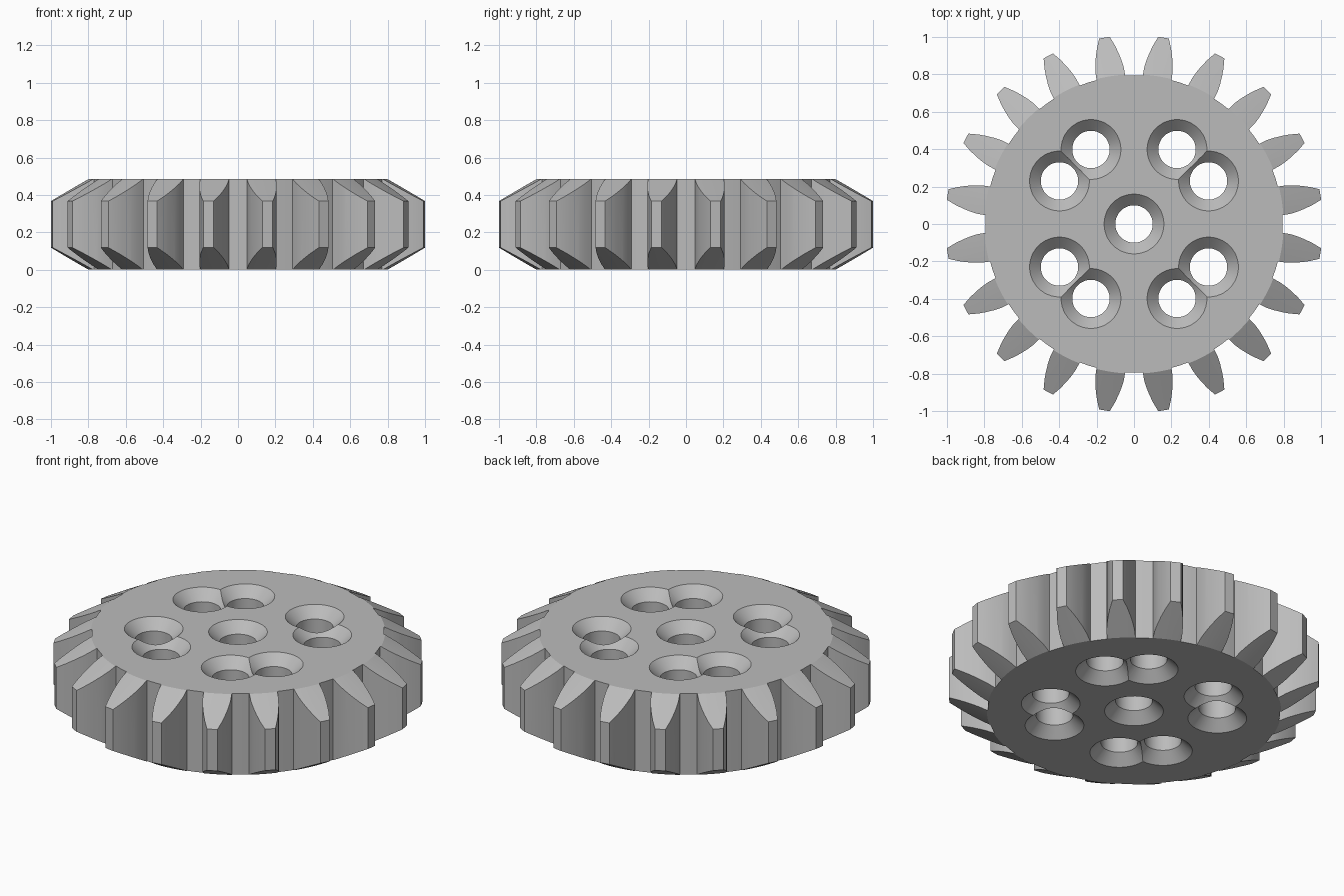
import bpy, bmesh
from math import radians, cos, sin, pi
from mathutils import Matrix

if "Cube" in bpy.data.objects:
    bpy.data.objects.remove(bpy.data.objects["Cube"])

HEIGHT = 0.485
TEETH = 20
TIP = 1.009
# tooth flank: radius, half angle in degrees
FLANK = [(0.795, 5.6), (0.84, 5.25), (0.88, 4.6), (0.92, 3.8), (0.96, 2.9), (1.0, 1.85), (TIP, 1.6)]

grey = bpy.data.materials.new("light grey")
grey.use_nodes = True
colour = (0.5, 0.5, 0.5, 1)
grey.diffuse_color = colour
grey.node_tree.nodes["Principled BSDF"].inputs["Base Color"].default_value = colour


def make_object(name, bm):
    bmesh.ops.recalc_face_normals(bm, faces=bm.faces)
    mesh = bpy.data.meshes.new(name)
    bm.to_mesh(mesh)
    bm.free()
    mesh.materials.append(grey)
    obj = bpy.data.objects.new(name, mesh)
    bpy.context.collection.objects.link(obj)
    return obj


def lathe(name, profile, segments, x=0, y=0):
    """Closed solid of revolution from (radius, z) points."""
    bm = bmesh.new()
    rings = [[bm.verts.new((x + r * cos(2 * pi * i / segments), y + r * sin(2 * pi * i / segments), z))
              for i in range(segments)] for r, z in profile]
    for a, b in zip(rings, rings[1:]):
        for i in range(segments):
            j = (i + 1) % segments
            bm.faces.new((a[i], a[j], b[j], b[i]))
    bm.faces.new(rings[0])
    bm.faces.new(rings[-1])
    return make_object(name, bm)


def cut(target, cutter, operation):
    """Apply a boolean and discard the cutter."""
    cutter.hide_render = True
    mod = target.modifiers.new("cut", "BOOLEAN")
    mod.operation, mod.solver, mod.object = operation, "EXACT", cutter
    bpy.context.view_layer.objects.active = target
    bpy.ops.object.modifier_apply(modifier=mod.name)
    bpy.data.objects.remove(cutter)


# Toothed outline, extruded taller than the finished wheel
bm = bmesh.new()
pitch = 360 / TEETH
outline = []
for k in range(TEETH):
    middle = pitch * (k + 0.5)
    for r, half in FLANK:
        outline.append((r, middle - half))
    for r, half in reversed(FLANK):
        outline.append((r, middle + half))
    outline.append((FLANK[0][0], middle + pitch / 2))
face = bm.faces.new([bm.verts.new((r * cos(radians(a)), r * sin(radians(a)), -0.1)) for r, a in outline])
top = bmesh.ops.extrude_face_region(bm, geom=[face])["geom"]
bmesh.ops.translate(bm, vec=(0, 0, HEIGHT + 0.2), verts=[v for v in top if isinstance(v, bmesh.types.BMVert)])
gear = make_object("gear_wheel", bm)

# Bevelled envelope trims the faces and slopes the tooth ends
slope = 0.17
envelope = lathe("bevel_envelope", [(0.8, 0), (1.1, slope), (1.1, HEIGHT - slope), (0.8, HEIGHT)], 160)
cut(gear, envelope, "INTERSECT")

# Through holes, countersunk on both faces: one central, four pairs around it
bore, rim, depth = 0.1, 0.16, 0.06
over = 0.02
hole = [(rim + over, -over), (bore, depth), (bore, HEIGHT - depth), (rim + over, HEIGHT + over)]
centres = [(0, 0)]
for quarter in range(4):
    for angle in (30, 60):
        a = radians(angle + 90 * quarter)
        centres.append((0.46 * cos(a), 0.46 * sin(a)))
for x, y in centres:
    cut(gear, lathe("hole_cutter", hole, 48, x, y), "DIFFERENCE")

# Smooth curved walls, crisp edges
bpy.ops.object.select_all(action="DESELECT")
gear.select_set(True)
bpy.context.view_layer.objects.active = gear
bpy.ops.object.shade_smooth_by_angle(angle=radians(20))
